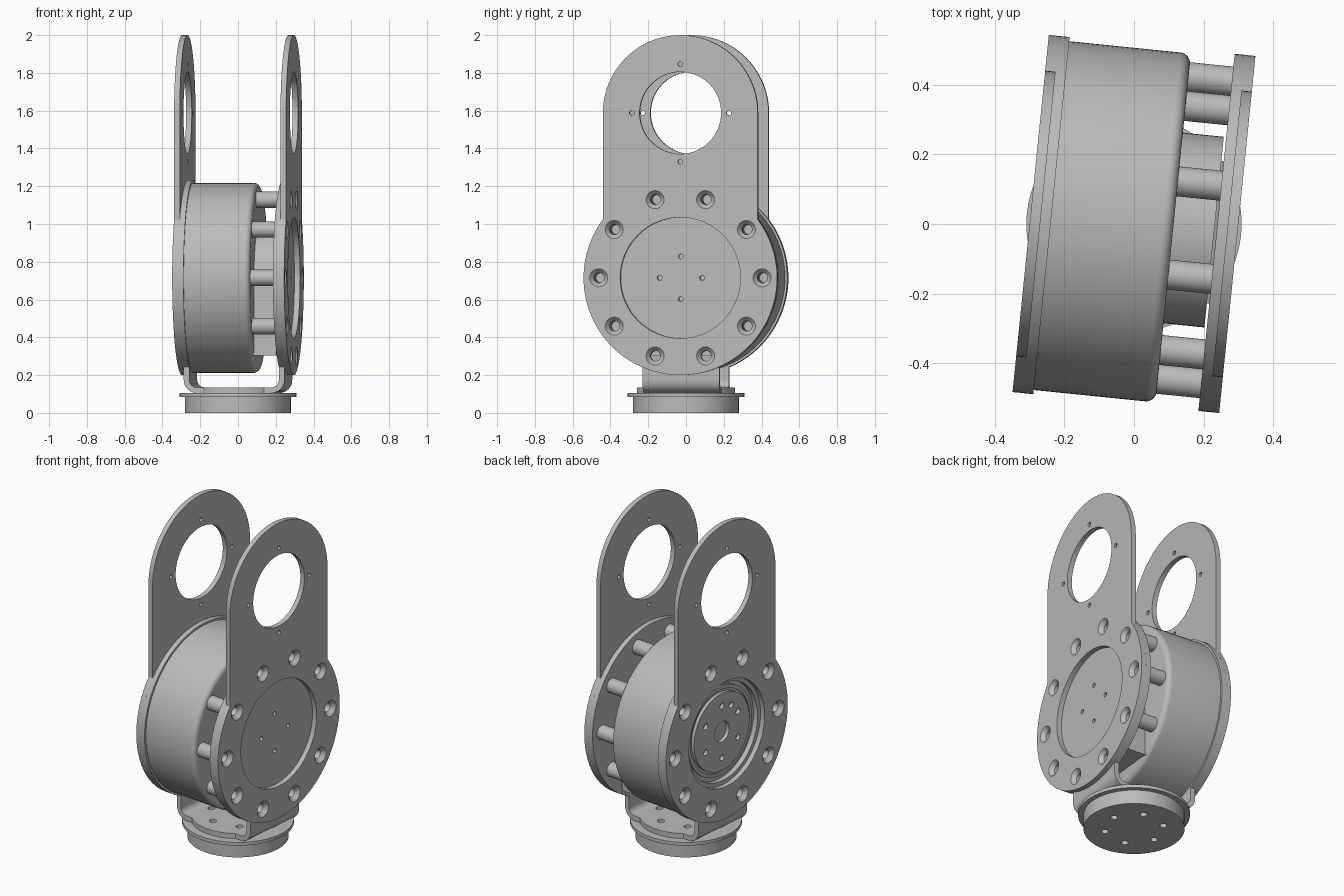
import bpy, bmesh
from math import sin, cos, pi, radians, acos
from mathutils import Matrix, Vector

if "Cube" in bpy.data.objects:
    bpy.data.objects.remove(bpy.data.objects["Cube"], do_unlink=True)

grey = bpy.data.materials.new("machined grey")
grey.use_nodes = True
grey.diffuse_color = (0.5, 0.5, 0.5, 1)
grey.node_tree.nodes["Principled BSDF"].inputs["Base Color"].default_value = (0.5, 0.5, 0.5, 1)

AXIS_Z = 0.715      # height of the drum axis
ARCH_Z = 1.588      # centre of the arch window
ARCH_R = 0.412
DISC_R = 0.515
BOLT_R = 0.435
OUT, MID, INN = 0.298, 0.268, 0.238   # plate layers along the drum axis
TURN = Matrix.Rotation(radians(-5.8), 4, 'Z')
TO_X = Matrix.Rotation(pi / 2, 4, 'Y')


def lathe(bm, profile, segs=64, at=(0, 0, 0), along_x=True):
    """Revolve (radius, height) points that start and end on the axis."""
    m = Matrix.Translation(at) @ (TO_X if along_x else Matrix())
    rings = []
    for r, h in profile:
        if r == 0:
            rings.append([bm.verts.new(m @ Vector((0, 0, h)))] * segs)
        else:
            rings.append([bm.verts.new(m @ Vector((r * cos(2 * pi * i / segs), r * sin(2 * pi * i / segs), h)))
                          for i in range(segs)])
    for a, b in zip(rings, rings[1:]):
        for i in range(segs):
            j = (i + 1) % segs
            quad = list(dict.fromkeys([a[i], a[j], b[j], b[i]]))
            if len(quad) > 2:
                bm.faces.new(quad)


def rod(bm, r, h0, h1, segs=24, at=(0, 0, 0), along_x=True):
    lathe(bm, [(0, h0), (r, h0), (r, h1), (0, h1)], segs, at, along_x)


def prism(bm, points, step):
    """Extrude a closed outline of 3D points along a vector."""
    f = bm.faces.new([bm.verts.new(p) for p in points])
    ext = bmesh.ops.extrude_face_region(bm, geom=[f])["geom"]
    bmesh.ops.translate(bm, vec=step, verts=[v for v in ext if isinstance(v, bmesh.types.BMVert)])


def make(name, bm, cutter=None):
    """Turn a bmesh into an object, cut it, and shade it."""
    def to_object(n, b):
        bmesh.ops.recalc_face_normals(b, faces=b.faces)
        me = bpy.data.meshes.new(n)
        b.to_mesh(me)
        b.free()
        o = bpy.data.objects.new(n, me)
        bpy.context.collection.objects.link(o)
        o.matrix_world = TURN
        return o
    ob = to_object(name, bm)
    ob.data.materials.append(grey)
    bpy.ops.object.select_all(action='DESELECT')
    bpy.context.view_layer.objects.active = ob
    ob.select_set(True)
    if cutter:
        tool = to_object(name + "_cutter", cutter)
        tool.hide_render = True
        mod = ob.modifiers.new("cut", 'BOOLEAN')
        mod.operation, mod.solver, mod.object = 'DIFFERENCE', 'EXACT', tool
        bpy.context.view_layer.update()
        bpy.ops.object.modifier_apply(modifier=mod.name)
        bpy.data.objects.remove(tool, do_unlink=True)
    bpy.ops.object.shade_smooth_by_angle(angle=radians(30))
    return ob


def around(n, r, z, start=0.0):
    """Points on a circle that faces along the drum axis."""
    return [(0, r * cos(start + 2 * pi * i / n), z + r * sin(start + 2 * pi * i / n)) for i in range(n)]


bolts = around(10, BOLT_R, AXIS_Z)
centre = (0, 0, AXIS_Z)

for side, s in (("left", 1), ("right", -1)):
    # Arched outer plate with window, countersinks and round recess
    bm, cut = bmesh.new(), bmesh.new()
    half = acos(ARCH_R / DISC_R)
    outline = [(s * MID, ARCH_R * cos(pi * i / 40), ARCH_Z + ARCH_R * sin(pi * i / 40)) for i in range(41)]
    for i in range(65):
        t = pi - half + (pi + 2 * half) * i / 64
        outline.append((s * MID, DISC_R * cos(t), AXIS_Z + DISC_R * sin(t)))
    prism(bm, outline, (s * (OUT - MID), 0, 0))
    rod(cut, 0.217, s * 0.2, s * 0.4, 64, (0, 0, ARCH_Z))
    for p in around(4, 0.258, ARCH_Z):
        rod(cut, 0.013, s * 0.2, s * 0.4, 12, p)
    rod(cut, 0.32, s * 0.2, s * 0.4, 64, centre)
    for p in bolts:
        lathe(cut, [(0, s * 0.2), (0.027, s * 0.2), (0.027, s * 0.275), (0.048, s * OUT),
                    (0.048, s * 0.4), (0, s * 0.4)], 24, p)
    make(side + "_arched_plate", bm, cut)

    # Inner disc of the bracket
    bm, cut = bmesh.new(), bmesh.new()
    rod(bm, DISC_R, s * INN, s * MID, 96, centre)
    for p in bolts:
        rod(cut, 0.027, s * 0.2, s * 0.4, 24, p)
    if s > 0:
        for p in around(4, 0.113, AXIS_Z):
            rod(cut, 0.013, 0.2, 0.4, 12, p)
    else:
        rod(cut, 0.295, -0.4, -0.2, 64, centre)
    make(side + "_bracket_disc", bm, cut)

# Motor drum with a rounded rim
bm = bmesh.new()
rim = [(0.473 + 0.03 * cos(t * pi / 12), 0.083 + 0.03 * sin(t * pi / 12)) for t in range(7)]
lathe(bm, [(0, -INN), (0.503, -INN)] + rim + [(0, 0.113)], 96, centre)
make("motor_drum", bm)

# Stepped output hub on the right side
bm, cut = bmesh.new(), bmesh.new()
lathe(bm, [(0, -0.22), (0.27, -0.22), (0.27, -0.25), (0.25, -0.25), (0.25, -0.243), (0.235, -0.243),
           (0.235, -0.262), (0, -0.262)], 64, centre)
rod(cut, 0.062, -0.4, -0.24, 32, centre)
holes = around(6, 0.158, AXIS_Z, pi / 6) + [(0, -0.079, AXIS_Z + 0.137)]
for p in holes:
    rod(cut, 0.018, -0.4, -0.24, 16, p)
make("output_hub", bm, cut)

# Spacer posts between the drum and the left plate
bm = bmesh.new()
for i, p in enumerate(bolts):
    if i not in (7, 8):
        lathe(bm, [(0, 0.105), (0.043, 0.105), (0.043, INN), (0.026, INN), (0.026, 0.17), (0, 0.17)], 32, p)
make("spacer_posts", bm)

# Rear housing of the motor, round above and square below
bm = bmesh.new()
house = [(0.105, 0.275 * cos(pi * i / 32), AXIS_Z + 0.275 * sin(pi * i / 32)) for i in range(33)]
prism(bm, house + [(0.105, -0.275, 0.305), (0.105, 0.275, 0.305)], (0.126, 0, 0))
make("rear_housing", bm)


# Bent bracket strip under the drum
def bend(w, low, r):
    pts = [(w, -0.205, 0.25)]
    for i in range(9):
        t = pi / 2 * i / 8
        pts.append((w - r + r * cos(t), -0.205, low + r - r * sin(t)))
    return pts + [(-x, y, z) for x, y, z in reversed(pts)]


bm = bmesh.new()
prism(bm, bend(MID, 0.105, 0.07) + bend(INN, 0.135, 0.04)[::-1], (0, 0.41, 0))
base_holes = [(0.165 * cos(t), 0.165 * sin(t), 0) for t in (radians(14 + 60 * i) for i in range(6))]


def base_cutter():
    c = bmesh.new()
    for p in base_holes:
        rod(c, 0.02, -0.1, 0.18, 20, p, False)
    return c


make("bent_bracket", bm, base_cutter())

# Rounded ears of the bracket floor
for side, s in (("front", -1), ("back", 1)):
    bm = bmesh.new()
    arc = [radians(52 + 76 * i / 20) for i in range(21)]
    prism(bm, [(0.26 * cos(t), s * 0.26 * sin(t), 0.105) for t in arc], (0, 0, 0.03))
    make(side + "_bracket_ear", bm)

# Round base with flange
bm = bmesh.new()
lathe(bm, [(0, 0), (0.28, 0), (0.28, 0.085), (0.309, 0.085), (0.309, 0.105), (0, 0.105)], 64, along_x=False)
make("round_base", bm, base_cutter())
